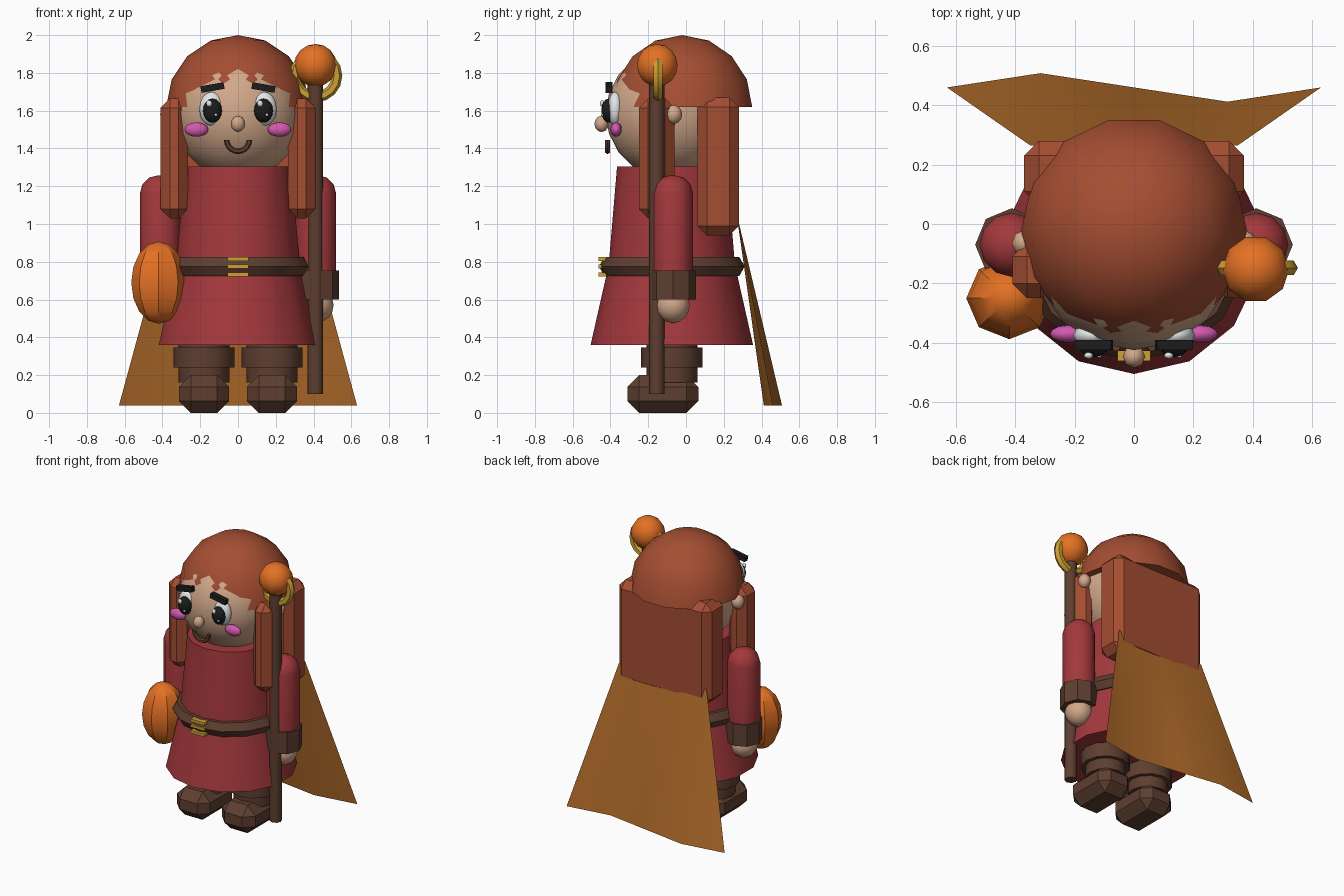
import bpy, bmesh, math
from mathutils import Matrix

if "Cube" in bpy.data.objects:
    bpy.data.objects.remove(bpy.data.objects["Cube"])

CY = -0.075  # body axis, slightly in front of the hair centre


def material(name, r, g, b):
    m = bpy.data.materials.new(name)
    lin = [(c / 255 / 12.92 if c < 11 else ((c / 255 + 0.055) / 1.055) ** 2.4) for c in (r, g, b)]
    m.diffuse_color = (*lin, 1)
    m.use_nodes = True
    m.node_tree.nodes["Principled BSDF"].inputs["Base Color"].default_value = m.diffuse_color
    return m


SKIN = material("skin", 210, 168, 138)
HAIR = material("auburn hair", 165, 78, 50)
ROBE = material("red robe", 163, 56, 60)
BROWN = material("dark leather", 94, 62, 48)
ORANGE = material("orange", 228, 113, 36)
CAPE = material("ochre cape", 178, 108, 42)
GOLD = material("gold", 205, 162, 50)
WHITE = material("white", 232, 235, 236)
BLACK = material("black", 28, 28, 30)
PINK = material("pink", 210, 88, 176)


def finish(name, bm, mat, angle=None):
    bmesh.ops.recalc_face_normals(bm, faces=bm.faces)
    me = bpy.data.meshes.new(name)
    bm.to_mesh(me)
    bm.free()
    me.materials.append(mat)
    ob = bpy.data.objects.new(name, me)
    bpy.context.collection.objects.link(ob)
    if angle:
        bpy.ops.object.select_all(action='DESELECT')
        ob.select_set(True)
        bpy.context.view_layer.objects.active = ob
        bpy.ops.object.shade_smooth_by_angle(angle=math.radians(angle))
    return ob


def ball(name, loc, size, mat, seg=12, rings=8, angle=60):
    bm = bmesh.new()
    bmesh.ops.create_uvsphere(bm, u_segments=seg, v_segments=rings, radius=1)
    # turn so that a vertex points to the front
    bmesh.ops.transform(bm, matrix=Matrix.Translation(loc) @ Matrix.Diagonal((*size, 1))
                        @ Matrix.Rotation(math.pi / 2, 4, 'Z'), verts=bm.verts)
    return finish(name, bm, mat, angle)


def lathe(name, x, y, rings, mat, seg, angle=40):
    """Closed turned shape from (radius, z) rings, bottom to top."""
    bm = bmesh.new()
    loops = [[bm.verts.new((x + r * math.sin(2 * math.pi * i / seg),
                            y - r * math.cos(2 * math.pi * i / seg), z)) for i in range(seg)]
             for r, z in rings]
    for a, b in zip(loops, loops[1:]):
        for i in range(seg):
            j = (i + 1) % seg
            bm.faces.new((a[i], a[j], b[j], b[i]))
    bm.faces.new(loops[0])
    bm.faces.new(loops[-1])
    return finish(name, bm, mat, angle)


def box(name, lo, hi, mat, chamfer=0, tilt=0):
    bm = bmesh.new()
    bmesh.ops.create_cube(bm, size=1)
    mid = [(a + b) / 2 for a, b in zip(lo, hi)]
    bmesh.ops.scale(bm, vec=[b - a for a, b in zip(lo, hi)], verts=bm.verts)
    if chamfer:
        bmesh.ops.bevel(bm, geom=bm.edges[:], offset=chamfer, segments=1, affect='EDGES')
    bmesh.ops.transform(bm, matrix=Matrix.Translation(mid) @ Matrix.Rotation(tilt, 4, 'Y'), verts=bm.verts)
    return finish(name, bm, mat)


def ring(name, loc, major, minor, mat, seg, sides, upright=False, arc=1.0, angle=50):
    """Torus or open arc; upright rings face the front and start at +x going down."""
    bm = bmesh.new()
    closed = arc == 1.0
    loops = []
    for i in range(seg if closed else seg + 1):
        t = -math.pi / 2 + 2 * math.pi * i / seg if closed else -2 * math.pi * arc * i / seg
        loop = []
        for k in range(sides):
            p = 2 * math.pi * k / sides
            r, h = major + minor * math.cos(p), minor * math.sin(p)
            u, v = r * math.cos(t), r * math.sin(t)
            off = (u, h, v) if upright else (u, v, h)
            loop.append(bm.verts.new([a + b for a, b in zip(loc, off)]))
        loops.append(loop)
    pairs = list(zip(loops, loops[1:])) + ([(loops[-1], loops[0])] if closed else [])
    for a, b in pairs:
        for k in range(sides):
            n = (k + 1) % sides
            bm.faces.new((a[k], a[n], b[n], b[k]))
    if not closed:
        bm.faces.new(loops[0])
        bm.faces.new(loops[-1])
    return finish(name, bm, mat, angle)


# Robe, belt and buckle
lathe("robe_skirt", 0, CY, [(0.43, 0.36), (0.335, 0.78)], ROBE, 14)
lathe("robe_torso", 0, CY, [(0.338, 0.74), (0.29, 1.305)], ROBE, 14)
ring("belt", (0, CY, 0.775), 0.328, 0.058, BROWN, 14, 6)
for z in (0.732, 0.775, 0.814):
    box("buckle_bar", (-0.055, -0.462, z - 0.01), (0.055, -0.40, z + 0.01), GOLD)

# Head and hair
ball("head", (0, -0.08, 1.585), (0.345, 0.345, 0.345), SKIN, 16, 10)
bm = bmesh.new()
bmesh.ops.create_uvsphere(bm, u_segments=14, v_segments=8, radius=0.38)
bmesh.ops.delete(bm, geom=[v for v in bm.verts if v.co.z < -0.01], context='VERTS')
bmesh.ops.holes_fill(bm, edges=[e for e in bm.edges if e.is_boundary])
bmesh.ops.transform(bm, matrix=Matrix.Translation((0, -0.02, 1.62)) @ Matrix.Rotation(math.pi / 2, 4, 'Z'),
                    verts=bm.verts)
finish("hair_cap", bm, HAIR, 50)
box("hair_back", (-0.37, 0.06, 0.94), (0.37, 0.28, 1.67), HAIR, 0.05)

# Nose and mouth
ball("nose", (0, -0.447, 1.53), (0.038, 0.038, 0.043), SKIN, 8, 6)
ring("mouth", (0, -0.415, 1.445), 0.06, 0.015, BROWN, 10, 6, upright=True, arc=0.5)

for s in (-1, 1):
    # Face details
    ball("eye", (s * 0.14, -0.375, 1.61), (0.065, 0.042, 0.09), WHITE)
    ball("pupil", (s * 0.135, -0.41, 1.60), (0.05, 0.038, 0.064), BLACK)
    ball("eye_glint", (s * 0.135 - 0.018, -0.443, 1.638), (0.016, 0.012, 0.018), WHITE, 8, 6)
    ball("eye_small_glint", (s * 0.135 + 0.018, -0.443, 1.578), (0.008, 0.008, 0.008), WHITE, 8, 6)
    ball("cheek", (s * 0.22, -0.37, 1.50), (0.063, 0.03, 0.038), PINK)
    box("eyebrow", (s * 0.135 - 0.062, -0.425, 1.705), (s * 0.135 + 0.062, -0.39, 1.74), BLACK,
        tilt=s * math.radians(10))
    ball("ear", (s * 0.37, -0.065, 1.58), (0.042, 0.045, 0.05), SKIN, 8, 6)
    x0, x1 = sorted((s * 0.265, s * 0.41))
    box("hair_lock", (x0, -0.25, 1.03), (x1, -0.06, 1.665), HAIR, 0.05)

    # Sleeve with rounded shoulder, cuff and hand
    ax, ay = s * 0.412, -0.07
    lathe("sleeve", ax, ay, [(0.108, 0.72), (0.108, 1.16), (0.094, 1.21), (0.058, 1.246), (0.01, 1.258)],
          ROBE, 12, 50)
    lathe("sleeve_cuff", ax, ay, [(0.123, 0.60), (0.123, 0.755)], BROWN, 8, 30)
    ball("hand", (ax, ay, 0.57), (0.094, 0.094, 0.094), SKIN, 10, 8)

    # Leg, boot cuff and foot
    lathe("boot_leg", s * 0.18, CY, [(0.135, 0.16), (0.135, 0.42)], BROWN, 12)
    lathe("boot_cuff", s * 0.18, CY, [(0.162, 0.24), (0.162, 0.345)], BROWN, 12)
    box("foot", (s * 0.18 - 0.132, -0.31, 0), (s * 0.18 + 0.132, 0.065, 0.20), BROWN, 0.062)

# Carried pouch
ball("pouch", (-0.42, -0.25, 0.69), (0.145, 0.138, 0.218), ORANGE, 8, 8, 30)

# Staff with orb and ring
lathe("staff", 0.41, -0.155, [(0.041, 0.10), (0.041, 1.76)], BROWN, 8, 50)
ball("staff_orb", (0.41, -0.152, 1.84), (0.113, 0.113, 0.113), ORANGE, 10, 8)
ring("staff_ring", (0.412, -0.148, 1.785), 0.112, 0.028, GOLD, 16, 6, upright=True)

# Cape: waved sheet flaring towards the hem
bm = bmesh.new()
rows = []
for k in range(5):
    t = k / 4
    rows.append([bm.verts.new(((0.35 + 0.28 * t) * u,
                               0.265 + 0.195 * t - 0.048 * t * math.sin(math.pi * u),
                               1.07 - 1.03 * t)) for u in (-1, -0.5, 0, 0.5, 1)])
for a, b in zip(rows, rows[1:]):
    for i in range(4):
        bm.faces.new((a[i], b[i], b[i + 1], a[i + 1]))
finish("cape", bm, CAPE, 60)
